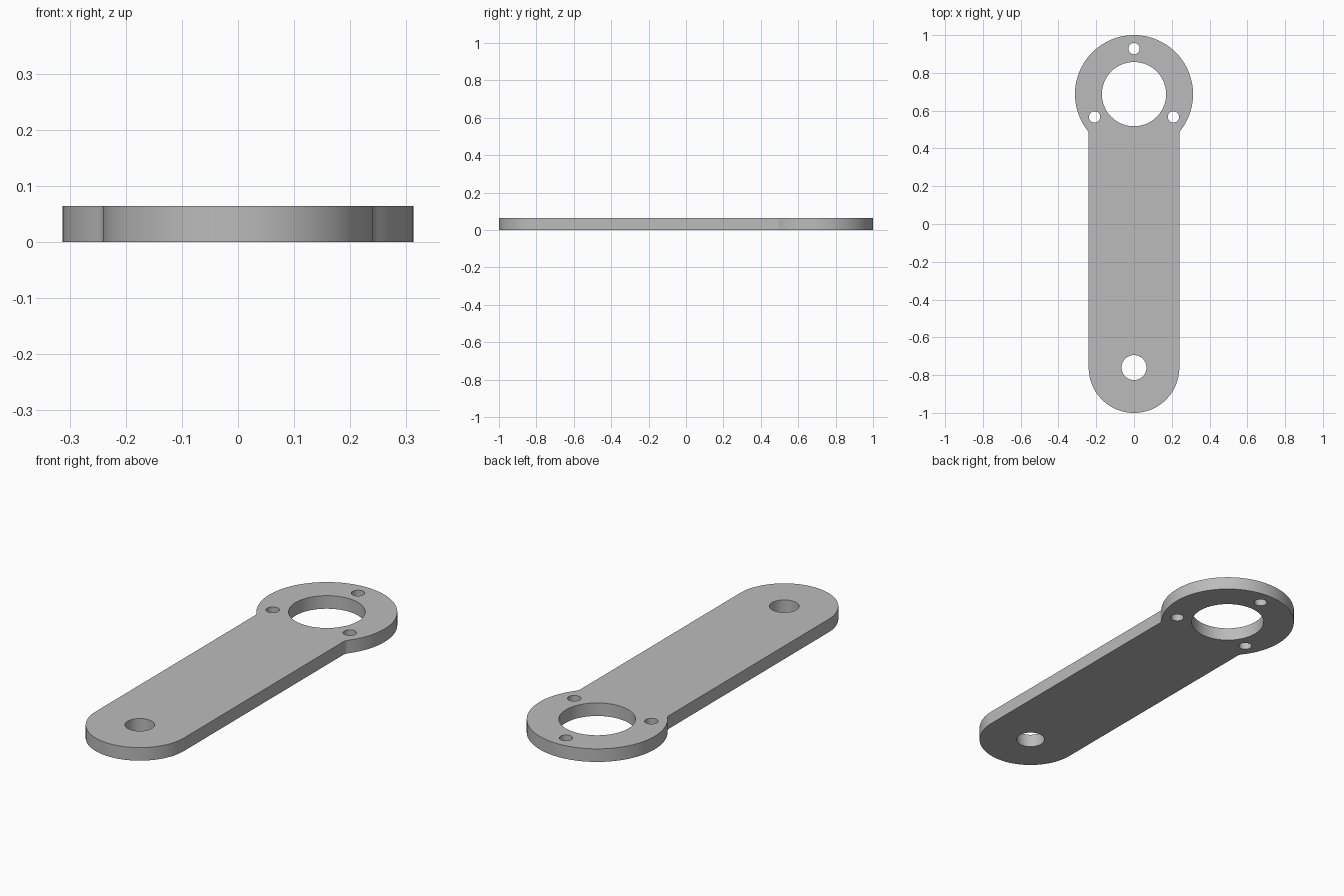
import bpy, bmesh
from math import sin, cos, pi, radians, sqrt, atan2

if "Cube" in bpy.data.objects:
    bpy.data.objects.remove(bpy.data.objects["Cube"])

THICK = 0.064
ARM_R, ARM_Y = 0.24, -0.76      # rounded arm end
RING_R, RING_Y = 0.3125, 0.6875  # ring end
FILLET = 0.04
BOLT_CIRCLE = 0.241


def arc(cx, cy, r, start, end, n):
    steps = [start + (end - start) * i / n for i in range(n + 1)]
    return [(cx + r * cos(a), cy + r * sin(a)) for a in steps]


def add_loop(curve, points):
    spline = curve.splines.new('POLY')
    spline.points.add(len(points) - 1)
    for p, (x, y) in zip(spline.points, points):
        p.co = (x, y, 0, 1)
    spline.use_cyclic_u = True


def add_hole(curve, x, y, r, n):
    add_loop(curve, arc(x, y, r, 0, 2 * pi, n)[:-1])


# Outline: arm end, fillet into the ring, ring, mirrored fillet
fx = ARM_R + FILLET
fy = RING_Y - sqrt((RING_R + FILLET) ** 2 - fx ** 2)
join = atan2(fy - RING_Y, fx)
right_fillet = arc(fx, fy, FILLET, pi, join + pi, 8)
left_fillet = [(-x, y) for x, y in reversed(right_fillet)]
outline = arc(0, ARM_Y, ARM_R, -pi, 0, 48) + right_fillet
outline += arc(0, RING_Y, RING_R, join, pi - join, 96)[1:-1] + left_fillet

profile = bpy.data.curves.new("plate_profile", 'CURVE')
profile.dimensions = '2D'
profile.fill_mode = 'BOTH'
profile.extrude = THICK / 2
add_loop(profile, outline)

# Pivot hole, centre bore and three bolt holes
add_hole(profile, 0, ARM_Y, 0.066, 48)
add_hole(profile, 0, RING_Y, 0.17, 72)
for k in range(3):
    a = radians(90 + 120 * k)
    add_hole(profile, BOLT_CIRCLE * cos(a), RING_Y + BOLT_CIRCLE * sin(a), 0.03, 32)

# Turn the profile into a welded solid plate
plate = bpy.data.objects.new("arm_plate", profile)
bpy.context.collection.objects.link(plate)
bpy.ops.object.select_all(action='DESELECT')
plate.select_set(True)
bpy.context.view_layer.objects.active = plate
bpy.ops.object.convert(target='MESH')
plate = bpy.context.object
bm = bmesh.new()
bm.from_mesh(plate.data)
bmesh.ops.remove_doubles(bm, verts=bm.verts, dist=1e-5)
bmesh.ops.translate(bm, verts=bm.verts, vec=(0, 0, THICK / 2))
bmesh.ops.recalc_face_normals(bm, faces=bm.faces)
bm.to_mesh(plate.data)
bm.free()
bpy.ops.object.shade_smooth_by_angle(angle=radians(30))

# Plain grey metal
grey = bpy.data.materials.new("grey_metal")
grey.use_nodes = True
grey.diffuse_color = (0.5, 0.5, 0.5, 1)
grey.node_tree.nodes["Principled BSDF"].inputs["Base Color"].default_value = (0.5, 0.5, 0.5, 1)
plate.data.materials.clear()
plate.data.materials.append(grey)
